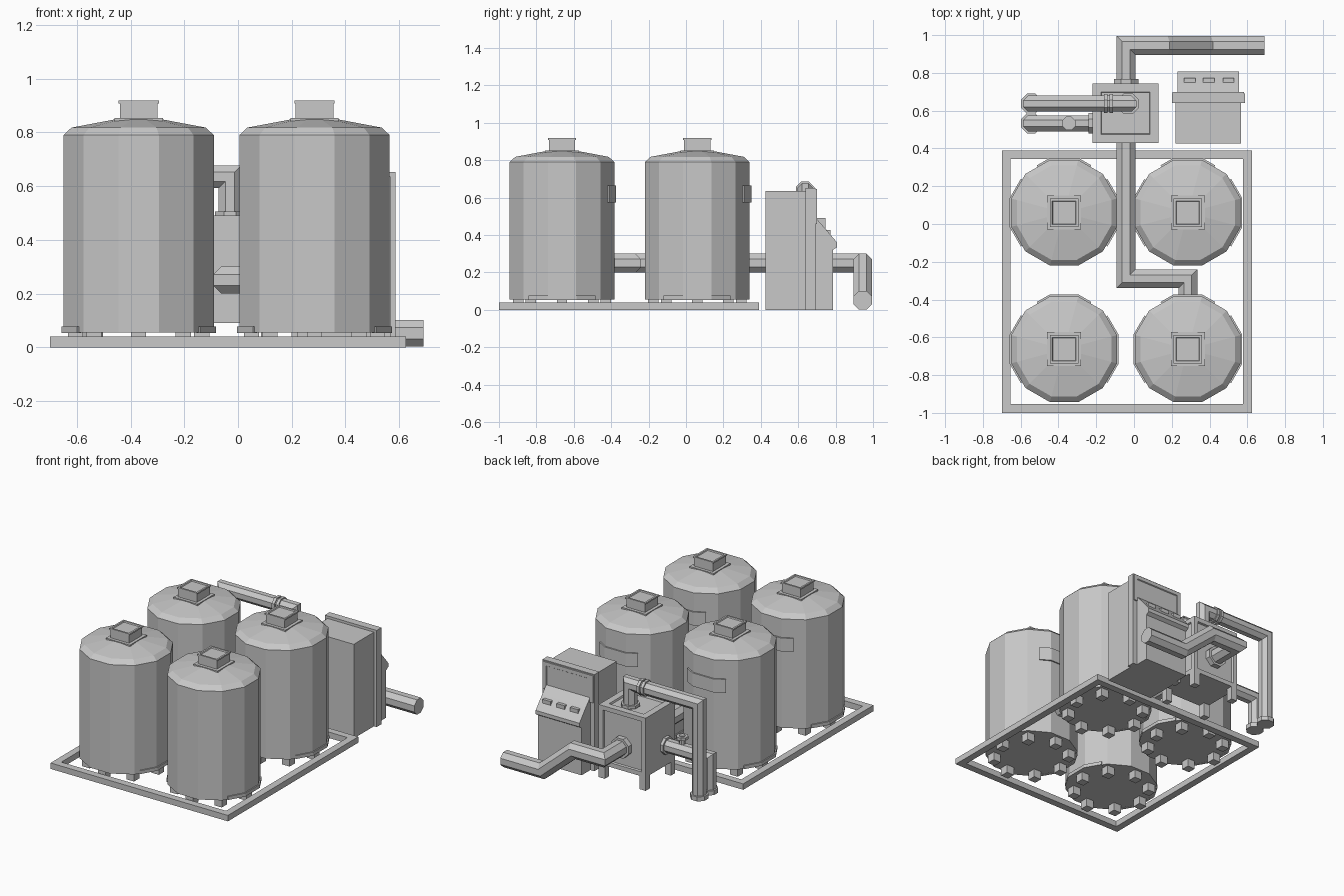
import bpy, bmesh
from math import cos, sin, pi, radians
from mathutils import Vector

cube = bpy.data.objects.get("Cube")
if cube:
    bpy.data.objects.remove(cube)

GREY = (0.58, 0.58, 0.58, 1)
metal = bpy.data.materials.new("plain_grey")
metal.use_nodes = True
metal.diffuse_color = GREY
metal.node_tree.nodes["Principled BSDF"].inputs["Base Color"].default_value = GREY


def finish(name, bm):
    bmesh.ops.recalc_face_normals(bm, faces=bm.faces)
    mesh = bpy.data.meshes.new(name)
    bm.to_mesh(mesh)
    bm.free()
    mesh.materials.append(metal)
    obj = bpy.data.objects.new(name, mesh)
    bpy.context.collection.objects.link(obj)
    return obj


def add_box(bm, lo, hi):
    verts = bmesh.ops.create_cube(bm, size=1)["verts"]
    for v in verts:
        v.co = Vector([(a + b) / 2 + c * (b - a) for a, b, c in zip(lo, hi, v.co)])


def recess(bm, axis, sign, margin, depth):
    """Sink a panel into the face pointing along the axis."""
    bm.normal_update()
    face = max(bm.faces, key=lambda f: (round(f.normal[axis] * sign, 3), f.calc_center_median()[axis] * sign))
    direction = face.normal.copy()
    bmesh.ops.inset_region(bm, faces=[face], thickness=margin, use_even_offset=True)
    edge = 0.004
    bmesh.ops.inset_region(bm, faces=[face], thickness=edge, use_even_offset=True)
    for v in face.verts:
        v.co -= direction * depth


def box(name, lo, hi, panels=()):
    bm = bmesh.new()
    add_box(bm, lo, hi)
    for panel in panels:
        recess(bm, *panel)
    return finish(name, bm)


def skin(bm, rings, cap=True):
    """Bridge closed rings of equal length."""
    rings = [[bm.verts.new(p) for p in ring] for ring in rings]
    n = len(rings[0])
    for a, b in zip(rings, rings[1:]):
        for i in range(n):
            j = (i + 1) % n
            bm.faces.new((a[i], a[j], b[j], b[i]))
    if cap:
        bm.faces.new(rings[0])
        bm.faces.new(rings[-1])


def lathe(name, x, y, profile, sides):
    """Profile of (flat-to-centre distance, height)."""
    bm = bmesh.new()
    k = 1 / cos(pi / sides)
    angles = [(i + 0.5) * 2 * pi / sides for i in range(sides)]
    skin(bm, [[(x + r * k * cos(a), y + r * k * sin(a), z) for a in angles] for r, z in profile])
    return finish(name, bm)


def wrap_plate(name, x, y, facing, spread, out, z0, z1):
    """Plate bent around three sides of a tank."""
    bm = bmesh.new()
    section = []
    for r, order in ((TANK_R - 0.01, 1), (TANK_R + out, -1)):
        t = radians(15)
        end = radians(spread)
        far = r / cos(end - 2 * t)
        row = [(-end, far), (-t, r / cos(t)), (t, r / cos(t)), (end, far)]
        section += [(x + d * cos(facing + a), y + d * sin(facing + a)) for a, d in row[::order]]
    skin(bm, [[(*p, z) for p in section] for z in (z0, z1)])
    return finish(name, bm)


def pipe(name, path, flat):
    """Octagonal pipe with mitred corners."""
    bm = bmesh.new()
    pts = [Vector(p) for p in path]
    dirs = [(b - a).normalized() for a, b in zip(pts, pts[1:])]
    side = dirs[0].orthogonal().normalized()
    up = dirs[0].cross(side)
    r = flat / cos(pi / 8)
    angles = [(i + 0.5) * pi / 4 for i in range(8)]
    ring = [pts[0] + r * (side * cos(a) + up * sin(a)) for a in angles]
    rings = [ring]
    for i, d in enumerate(dirs):
        plane = d + dirs[min(i + 1, len(dirs) - 1)]
        ring = [p + d * ((pts[i + 1] - p).dot(plane) / d.dot(plane)) for p in ring]
        rings.append(ring)
    skin(bm, rings)
    return finish(name, bm)


# Base frame
bm = bmesh.new()
for lo, hi in (((-0.7, -1), (-0.653, 0.39)), ((0.577, -1), (0.625, 0.39)),
               ((-0.653, -1), (0.577, -0.952)), ((-0.653, 0.343), (0.577, 0.39))):
    add_box(bm, (*lo, 0), (*hi, 0.04))
finish("base_frame", bm)

# Four tanks, each with a hatch, feet, skirt plates and rear plate
TANK_R = 0.28
TANK = [(TANK_R, 0.055), (TANK_R, 0.79), (0.25, 0.818), (0.08, 0.85)]
for x, tag_x in ((-0.37, "right"), (0.285, "left")):
    for y, tag_y in ((-0.663, "front"), (0.06, "rear")):
        tag = f"{tag_y}_{tag_x}"
        lathe(f"tank_{tag}", x, y, TANK, 12)
        box(f"hatch_collar_{tag}", (x - 0.09, y - 0.09, 0.835), (x + 0.09, y + 0.09, 0.853))
        box(f"hatch_neck_{tag}", (x - 0.07, y - 0.07, 0.85), (x + 0.07, y + 0.07, 0.911))
        box(f"hatch_rim_{tag}", (x - 0.075, y - 0.075, 0.908), (x + 0.075, y + 0.075, 0.918),
            [(2, 1, 0.012, 0.008)])
        bm = bmesh.new()
        for i in range(8):
            fx, fy = x + 0.235 * cos(i * pi / 4), y + 0.235 * sin(i * pi / 4)
            add_box(bm, (fx - 0.028, fy - 0.028, 0), (fx + 0.028, fy + 0.028, 0.056))
        finish(f"tank_feet_{tag}", bm)
        for facing, part in ((0, "left"), (pi, "right")):
            wrap_plate(f"skirt_{part}_{tag}", x, y, facing, 38, 0.008, 0.054, 0.077)
        wrap_plate(f"rear_plate_{tag}", x, y, pi / 2, 30, 0.009, 0.575, 0.665)

# Pump housing on legs
box("pump_housing", (-0.22, 0.43, 0.09), (0.13, 0.745, 0.49),
    [(2, 1, 0.045, 0.012), (1, 1, 0.03, 0.012), (0, 1, 0.03, 0.01)])
bm = bmesh.new()
for lx in (-0.22, 0.085):
    for ly in (0.43, 0.7):
        add_box(bm, (lx, ly, 0), (lx + 0.045, ly + 0.045, 0.1))
finish("pump_legs", bm)

# Pipes joining the pump, the tank and the outlet
PX, PZ = -0.042, 0.25
pipe("feed_pipe", [(PX, 0.45, PZ), (PX, -0.29, PZ), (0.285, -0.29, PZ), (0.285, -0.41, PZ)], 0.05)
pipe("outlet_pipe", [(PX, 0.72, PZ), (PX, 0.945, PZ), (0.17, 0.945, PZ),
                     (0.4, 0.945, 0.052), (0.69, 0.945, 0.052)], 0.05)
pipe("outlet_flange", [(PX, 0.73, PZ), (PX, 0.768, PZ)], 0.065)
SX = -0.545
pipe("upper_side_pipe", [(-0.03, 0.637, 0.47), (-0.03, 0.637, 0.635), (SX, 0.637, 0.635), (SX, 0.637, 0)], 0.042)
pipe("lower_side_pipe", [(-0.2, 0.533, 0.23), (SX, 0.533, 0.23), (SX, 0.533, 0)], 0.042)
pipe("lower_side_flange", [(-0.24, 0.533, 0.23), (-0.21, 0.533, 0.23)], 0.055)
pipe("top_flange", [(-0.03, 0.637, 0.485), (-0.03, 0.637, 0.505)], 0.055)
for cx in (-0.12, -0.15):
    pipe("pipe_clamp", [(cx - 0.01, 0.637, 0.635), (cx + 0.01, 0.637, 0.635)], 0.05)
for y in (0.637, 0.533):
    pipe("ground_flange", [(SX, y, 0), (SX, y, 0.03)], 0.053)

# Valve with a hand wheel
lathe("valve_stem", -0.345, 0.533, [(0.018, 0.25), (0.018, 0.33)], 8)
lathe("valve_wheel", -0.345, 0.533, [(0.035, 0.305), (0.035, 0.325)], 8)

# Control cabinet with screen and console
box("cabinet_body", (0.22, 0.425, 0), (0.567, 0.65, 0.635))
box("cabinet_bezel", (0.2, 0.64, 0), (0.587, 0.692, 0.652))
bm = bmesh.new()
add_box(bm, (0.205, 0.68, 0.46), (0.582, 0.7, 0.645))
recess(bm, 1, 1, 0.025, 0.006)
finish("cabinet_screen", bm)
bm = bmesh.new()
CONSOLE = [(0.68, 0), (0.785, 0), (0.785, 0.32), (0.808, 0.335), (0.808, 0.36), (0.74, 0.44), (0.7, 0.485), (0.68, 0.485)]
skin(bm, [[(x, y, z) for y, z in CONSOLE] for x in (0.23, 0.557)])
finish("console", bm)

# Console switches
bm = bmesh.new()
for x in (0.295, 0.395, 0.5):
    add_box(bm, (x - 0.03, 0.745, 0.39), (x + 0.03, 0.772, 0.428))
finish("console_switches", bm)
